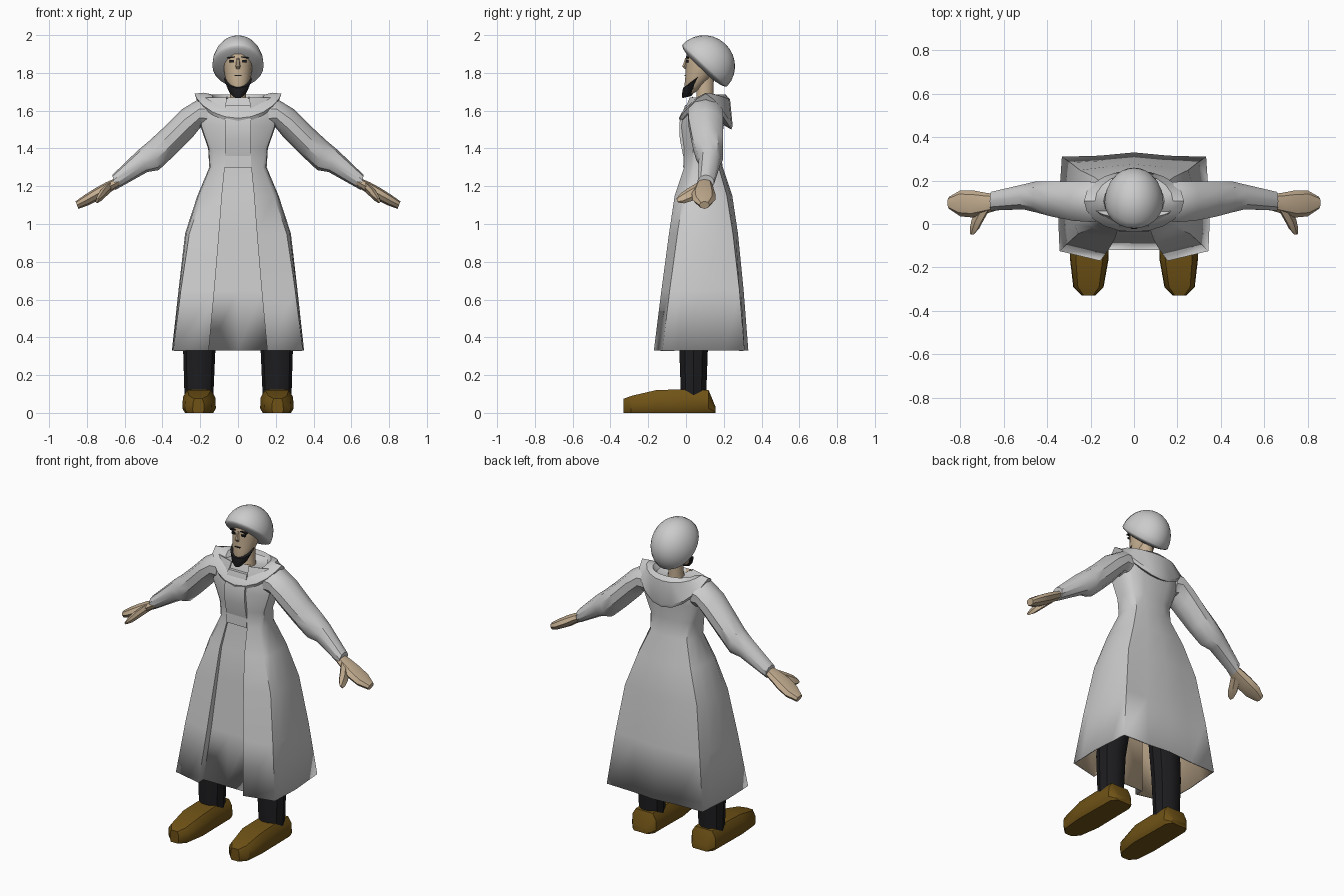
import bpy, bmesh, math
from mathutils import Vector as V, Matrix


def material(name, rgb):
    m = bpy.data.materials.new(name)
    m.diffuse_color = (*rgb, 1)
    return m


SKIN = material("skin", (0.55, 0.42, 0.28))
BLACK = material("black", (0.012, 0.012, 0.014))
BROWN = material("brown_leather", (0.16, 0.085, 0.008))
CLOTH = material("grey_cloth", (0.8, 0.8, 0.8))


def finish(name, bm, mat=None, mirror=False, angle=35):
    bmesh.ops.recalc_face_normals(bm, faces=bm.faces)
    me = bpy.data.meshes.new(name)
    bm.to_mesh(me)
    bm.free()
    ob = bpy.data.objects.new(name, me)
    bpy.context.collection.objects.link(ob)
    if mat:
        me.materials.append(mat)
    bpy.ops.object.select_all(action='DESELECT')
    ob.select_set(True)
    bpy.context.view_layer.objects.active = ob
    bpy.ops.object.shade_smooth_by_angle(angle=math.radians(angle))
    if mirror:
        mod = ob.modifiers.new("mirror", 'MIRROR')
        mod.use_mirror_merge = False
    return ob


def loft(name, rings, mat=None, mirror=False, caps=(True, True), angle=35):
    """Skin a list of rings that share one point count."""
    bm = bmesh.new()
    vs = [[bm.verts.new(p) for p in r] for r in rings]
    n = len(rings[0])
    for a, b in zip(vs, vs[1:]):
        for i in range(n):
            j = (i + 1) % n
            bm.faces.new((a[i], a[j], b[j], b[i]))
    if caps[0]:
        bm.faces.new(vs[0])
    if caps[1]:
        bm.faces.new(vs[-1])
    return finish(name, bm, mat, mirror, angle)


def oval(c, a, b, n=10):
    c, a, b = V(c), V(a), V(b)
    return [c + a * math.cos(t) + b * math.sin(t)
            for t in (2 * math.pi * i / n for i in range(n))]


def limb_ring(up, low, y0, y1, n=10):
    """Oval spanning an upper and a lower (x, z) point and a y range."""
    u, l = V((up[0], 0, up[1])), V((low[0], 0, low[1]))
    return oval((u + l) / 2 + V((0, (y0 + y1) / 2, 0)), (u - l) / 2, (0, (y1 - y0) / 2, 0), n)


def level(z, rx, y0, y1, n=14):
    return oval((0, (y0 + y1) / 2, z), (rx, 0, 0), (0, (y1 - y0) / 2, 0), n)


# Robe: flared skirt and bodice with a recessed front panel between two flaps
def robe_ring(z, w, yf, yb, p, d, s):
    D, c, e = yb - yf, 0.78 + 0.2 * s, 0.2 - 0.11 * s
    half = [(p, yf + d), (p, yf), (w * c, yf + e * D), (w * (0.96 + 0.03 * s), yf + 0.25 * D),
            (w, yf + 0.5 * D), (w * (0.95 + 0.02 * s), yb - 0.25 * D),
            (w * (c - 0.03), yb - (e - 0.05) * D), (w * 0.45, yb - 0.03 * D)]
    pts = [(0, yf + d)] + half + [(0, yb)] + [(-x, y) for x, y in reversed(half)]
    return [V((x, y, z)) for x, y in pts]


robe = loft("robe", [robe_ring(*r) for r in (
    (0.33, 0.35, -0.17, 0.33, 0.155, 0.05, 1.0),
    (0.65, 0.315, -0.13, 0.305, 0.125, 0.045, 0.9),
    (0.95, 0.28, -0.09, 0.275, 0.10, 0.03, 0.7),
    (1.15, 0.215, -0.06, 0.245, 0.085, 0.02, 0.5),
    (1.30, 0.152, -0.01, 0.195, 0.07, 0.01, 0.4),
    (1.40, 0.158, -0.01, 0.18, 0.07, 0.01, 0.35),
    (1.52, 0.20, -0.025, 0.20, 0.07, 0.01, 0.35),
    (1.61, 0.20, -0.005, 0.20, 0.065, 0.01, 0.3),
    (1.67, 0.18, 0.02, 0.185, 0.06, 0.01, 0.3),
    (1.645, 0.06, 0.05, 0.16, 0.02, 0.005, 0.1))], CLOTH, caps=(False, True))
robe.data.materials.append(SKIN)
lining = robe.modifiers.new("lining", 'SOLIDIFY')
lining.thickness = 0.008
lining.material_offset = 1


# Chest placket and waist tab on the front
def strip(name, levels):
    loft(name, [[V((x * h, y, z)) for x, y in ((-1, 0.06), (-1, yf), (1, yf), (1, 0.06))]
                for z, h, yf in levels])


strip("chest_placket", [(1.36, 0.07, -0.015), (1.45, 0.07, -0.033),
                        (1.54, 0.07, -0.034), (1.63, 0.065, -0.005)])
strip("waist_tab", [(1.30, 0.07, -0.015), (1.36, 0.07, -0.012)])


# Draped collar, low at the front and hanging as a hood at the back
def drape_ring(rx, ry, front, side, back, n=20):
    pts = []
    for i in range(n):
        t = 2 * math.pi * i / n
        c = math.cos(t)
        z = side + (front - side) * max(c, 0) ** 1.4 + (back - side) * max(-c, 0) ** 1.4
        pts.append(V((rx * math.sin(t), 0.105 - ry * c, z)))
    return pts


loft("collar", [drape_ring(*r) for r in (
    (0.10, 0.07, 1.60, 1.64, 1.62),
    (0.14, 0.105, 1.615, 1.685, 1.685),
    (0.18, 0.128, 1.59, 1.695, 1.66),
    (0.23, 0.142, 1.56, 1.69, 1.52),
    (0.215, 0.135, 1.54, 1.66, 1.50),
    (0.17, 0.10, 1.55, 1.64, 1.52))], caps=(False, False), angle=30)

# Sleeves, hands and thumbs
loft("sleeves", [limb_ring(*r) for r in (
    ((0.15, 1.67), (0.17, 1.50), 0.01, 0.195),
    ((0.21, 1.66), (0.20, 1.51), 0.005, 0.20),
    ((0.30, 1.605), (0.24, 1.46), 0.01, 0.20),
    ((0.40, 1.505), (0.34, 1.36), 0.03, 0.20),
    ((0.47, 1.44), (0.42, 1.285), 0.05, 0.20),
    ((0.53, 1.39), (0.48, 1.275), 0.065, 0.185),
    ((0.665, 1.26), (0.65, 1.18), 0.06, 0.15))], mirror=True)
loft("hands", [limb_ring(*r, n=8) for r in (
    ((0.63, 1.25), (0.62, 1.205), 0.065, 0.135),
    ((0.70, 1.22), (0.68, 1.165), 0.045, 0.145),
    ((0.755, 1.19), (0.73, 1.13), 0.03, 0.155),
    ((0.81, 1.155), (0.79, 1.10), 0.035, 0.155),
    ((0.86, 1.12), (0.845, 1.08), 0.07, 0.125))], SKIN, mirror=True)
loft("thumbs", [oval(c, (r, 0, -r * 0.6), (0, -r * 0.5, r), 6) for c, r in (
    ((0.69, 0.075, 1.185), 0.03), ((0.72, 0.02, 1.155), 0.028),
    ((0.735, -0.02, 1.135), 0.022), ((0.745, -0.045, 1.125), 0.01))], SKIN, mirror=True)

# Trouser legs
loft("trouser_legs", [oval((x, y, z), (rx, 0, 0), (0, ry, 0), 10) for x, y, z, rx, ry in (
    (0.207, 0.04, 0.08, 0.076, 0.07), (0.205, 0.04, 0.35, 0.086, 0.08),
    (0.16, 0.06, 0.75, 0.095, 0.09))], BLACK, mirror=True)


# Shoes: flat soled, tapering to the toe
def shoe_ring(y, x0, x1, h):
    w = x1 - x0
    return [V((x, y, z)) for x, z in (
        (x0 + 0.08 * w, 0), (x1 - 0.08 * w, 0), (x1, 0.2 * h), (x1 - 0.02 * w, 0.7 * h),
        (x1 - 0.15 * w, h), (x0 + 0.15 * w, h), (x0 + 0.02 * w, 0.7 * h), (x0, 0.2 * h))]


loft("shoes", [shoe_ring(*r) for r in (
    (0.155, 0.15, 0.26, 0.035), (0.12, 0.122, 0.29, 0.12), (-0.03, 0.12, 0.293, 0.125),
    (-0.16, 0.117, 0.295, 0.12), (-0.29, 0.14, 0.28, 0.09), (-0.33, 0.18, 0.24, 0.075))],
    BROWN, mirror=True)

# Neck and head
loft("neck", [level(1.60, 0.055, 0.03, 0.15), level(1.67, 0.042, 0.055, 0.145),
              level(1.80, 0.042, 0.05, 0.15)], SKIN)
loft("head", [level(*r) for r in (
    (1.685, 0.025, -0.008, 0.03), (1.71, 0.045, -0.012, 0.07), (1.77, 0.068, -0.006, 0.13),
    (1.84, 0.078, -0.003, 0.18), (1.90, 0.078, 0.0, 0.19), (1.94, 0.06, 0.02, 0.16))], SKIN)
loft("nose", [oval((0, y, z), (r, 0, 0), (0, r, 0), 6) for y, z, r in (
    (0.002, 1.88, 0.006), (-0.008, 1.835, 0.013), (0, 1.82, 0.009))], SKIN)

# Beard along the jaw
loft("beard", [oval(*r, n=14) for r in (
    ((0, 0.005, 1.672), (0.022, 0, 0), (0, 0.025, 0.006)),
    ((0, 0.02, 1.705), (0.05, 0, 0), (0, 0.043, 0.022)),
    ((0, 0.045, 1.765), (0.074, 0, 0), (0, 0.062, 0.045)))], BLACK)


# Facial details
def block(name, loc, size, tilt=0, mirror=True):
    bm = bmesh.new()
    bmesh.ops.create_cube(bm, size=1, matrix=Matrix.Translation(loc)
                          @ Matrix.Rotation(tilt, 4, 'Y') @ Matrix.Diagonal((*size, 1)))
    finish(name, bm, BLACK, mirror)


block("eyes", (0.033, 0.006, 1.862), (0.026, 0.014, 0.012))
block("eyebrows", (0.036, 0.008, 1.882), (0.042, 0.016, 0.007), 0.15)
block("mouth", (0, -0.003, 1.785), (0.035, 0.012, 0.005), mirror=False)

# Rounded head covering, tilted back
bm = bmesh.new()
bmesh.ops.create_uvsphere(bm, u_segments=24, v_segments=14, radius=1)
for v in bm.verts:
    if v.co.z < 0:
        v.co.z *= 0.2
bm.transform(Matrix.Translation((0, 0.1, 1.84)) @ Matrix.Rotation(math.radians(-43), 4, 'X')
             @ Matrix.Diagonal((0.136, 0.162, 0.157, 1)))
finish("head_covering", bm, angle=50)
